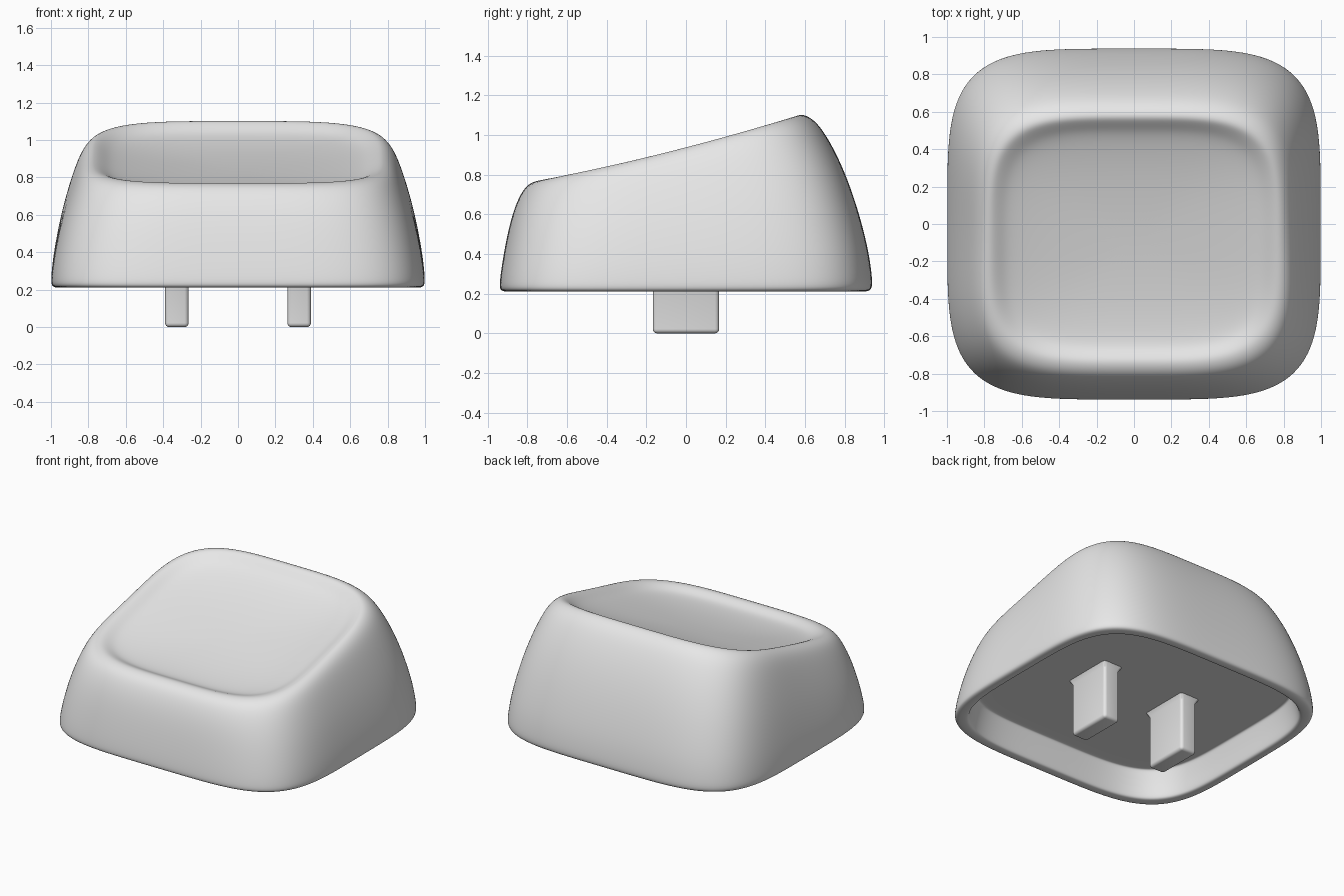
import bpy, bmesh, math

old = bpy.data.objects.get("Cube")
if old:
    bpy.data.objects.remove(old, do_unlink=True)

SEGS = 64
BASE_Z = 0.21
CEILING_Z = 0.41

grey = bpy.data.materials.new("light_grey")
grey.use_nodes = True
colour = (0.8, 0.8, 0.8, 1)
grey.diffuse_color = colour
grey.node_tree.nodes["Principled BSDF"].inputs["Base Color"].default_value = colour


def make_object(name, bm):
    bmesh.ops.recalc_face_normals(bm, faces=bm.faces)
    for face in bm.faces:
        face.smooth = True
    mesh = bpy.data.meshes.new(name)
    bm.to_mesh(mesh)
    bm.free()
    mesh.materials.append(grey)
    obj = bpy.data.objects.new(name, mesh)
    bpy.context.collection.objects.link(obj)
    return obj


def outline(half_x, front, back, power):
    """Rounded-square loop reaching from -front to +back in y."""
    mid, half_y = (back - front) / 2, (back + front) / 2
    points = []
    for i in range(SEGS):
        a = 2 * math.pi * i / SEGS
        c, s = math.cos(a), math.sin(a)
        r = (abs(c) ** power + abs(s) ** power) ** (-1 / power)
        points.append((half_x * r * c, mid + half_y * r * s))
    return points


def rim_height(y):
    return 0.943 + 0.262 * y + 0.045 * y * y


CREST = (0.78, 0.745, 0.58)
crest_loop = outline(*CREST, 4)
rings = []

# Hollow underside: flat ceiling, inner wall, bottom lip
for half_x, half_y, z in [(0.45, 0.42, CEILING_Z), (0.86, 0.80, CEILING_Z),
                          (0.885, 0.825, CEILING_Z), (0.89, 0.83, CEILING_Z - 0.02),
                          (0.91, 0.85, 0.3), (0.92, 0.86, 0.225),
                          (0.93, 0.87, BASE_Z), (0.982, 0.922, BASE_Z)]:
    rings.append([(x, y, z) for x, y in outline(half_x, half_y, half_y, 4.5)])

# Outer wall: fraction of the local wall height, half width, front and back reach
for f, half_x, front, back in [(0.022, 1.0, 0.94, 0.94), (0.1, 0.998, 0.938, 0.936),
                               (0.25, 0.986, 0.927, 0.917), (0.5, 0.951, 0.902, 0.857),
                               (0.72, 0.905, 0.871, 0.782), (0.88, 0.862, 0.833, 0.705),
                               (0.965, 0.825, 0.795, 0.645), (1.0, *CREST)]:
    loop = outline(half_x, front, back, 4.5 - 0.5 * f)
    rings.append([(x, y, BASE_Z + f * (rim_height(cy) - BASE_Z))
                  for (x, y), (_, cy) in zip(loop, crest_loop)])

# Dished top: scale of the crest outline and depth below the rim
mid_y = (CREST[2] - CREST[1]) / 2
for scale, drop in [(0.95, 0.012), (0.9, 0.034), (0.85, 0.05), (0.75, 0.064),
                    (0.55, 0.078), (0.3, 0.085), (0.1, 0.087)]:
    ring = []
    for x, y in crest_loop:
        y = mid_y + (y - mid_y) * scale
        ring.append((x * scale, y, rim_height(y) - drop))
    rings.append(ring)

bm = bmesh.new()
loops = [[bm.verts.new(p) for p in ring] for ring in rings]
for a, b in zip(loops, loops[1:]):
    for i in range(SEGS):
        j = (i + 1) % SEGS
        bm.faces.new((a[i], a[j], b[j], b[i]))
bm.faces.new(loops[0])
bm.faces.new(loops[-1])
cap = make_object("cap_shell", bm)
subsurf = cap.modifiers.new("smooth", "SUBSURF")
subsurf.levels = subsurf.render_levels = 2

# Two mounting prongs with rounded tips and flared roots
for name, side in (("left_prong", 1), ("right_prong", -1)):
    bm = bmesh.new()
    bmesh.ops.create_cube(bm, size=1)
    height = CEILING_Z - 0.03
    for v in bm.verts:
        v.co.x = side * 0.327 + v.co.x * 0.126
        v.co.y *= 0.335
        v.co.z = (v.co.z + 0.5) * height
    edges = [e for e in bm.edges if min(v.co.z for v in e.verts) < 0.01]
    bmesh.ops.bevel(bm, geom=edges, offset=0.022, segments=4,
                    profile=0.5, affect='EDGES')
    top = max(bm.faces, key=lambda f: f.calc_center_median().z)
    root = bmesh.ops.extrude_face_region(bm, geom=[top])["geom"]
    bmesh.ops.delete(bm, geom=[top], context='FACES_ONLY')
    for v in root:
        if isinstance(v, bmesh.types.BMVert):
            v.co.z += 0.035
            v.co.x += math.copysign(0.018, v.co.x - side * 0.327)
            v.co.y += math.copysign(0.018, v.co.y)
    prong = make_object(name, bm)
    bpy.ops.object.select_all(action='DESELECT')
    prong.select_set(True)
    bpy.context.view_layer.objects.active = prong
    bpy.ops.object.shade_smooth_by_angle(angle=math.radians(35))
